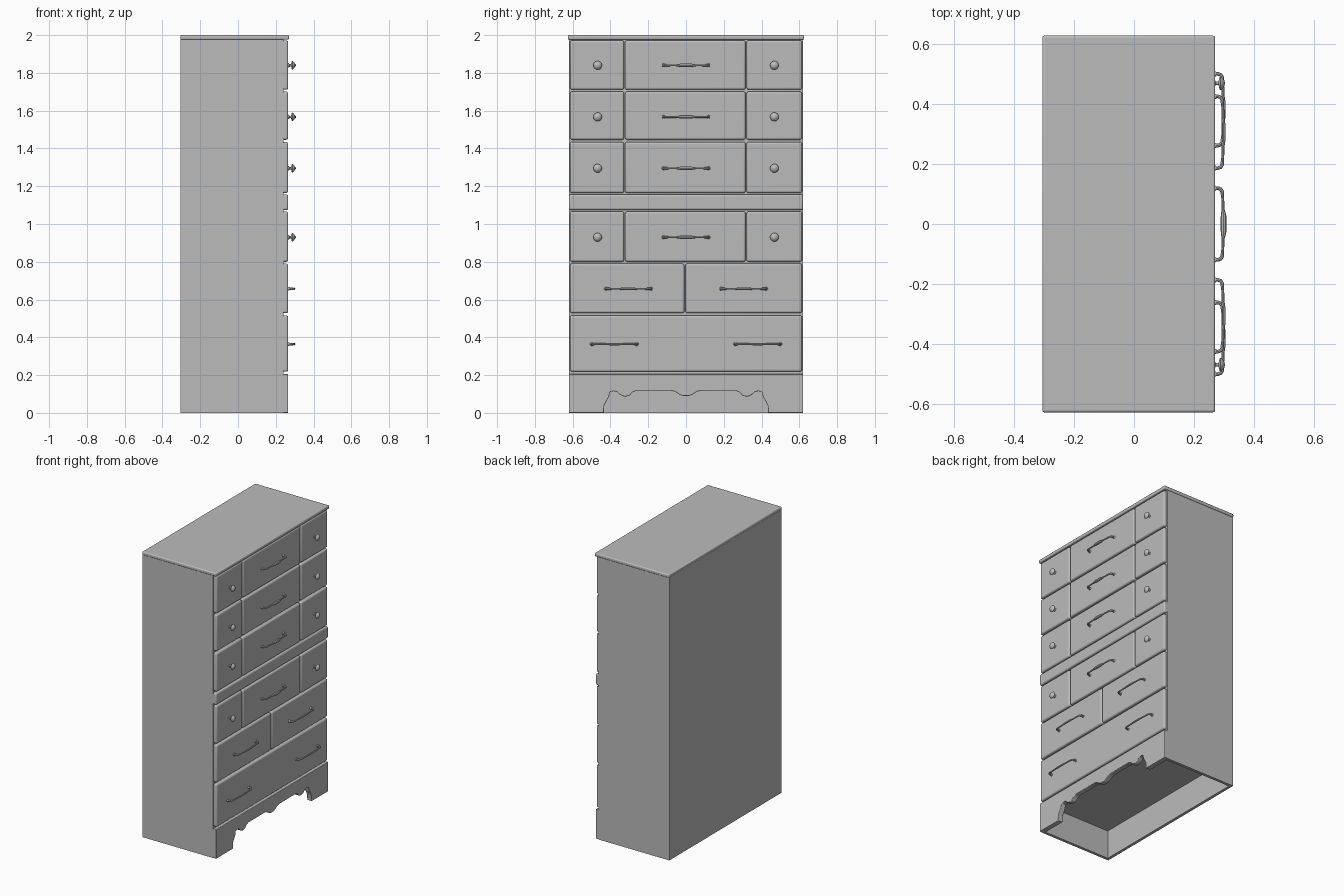
import bpy, bmesh, math
from mathutils import Matrix, Vector

cube = bpy.data.objects.get("Cube")
if cube:
    bpy.data.objects.remove(cube, do_unlink=True)

grey = bpy.data.materials.new("plain_grey")
grey.use_nodes = True
grey.diffuse_color = (0.5, 0.5, 0.5, 1)
grey.node_tree.nodes["Principled BSDF"].inputs["Base Color"].default_value = (0.5, 0.5, 0.5, 1)

BACK, CASE, FACE = -0.305, 0.242, 0.266   # depth positions along x
WIDE = 0.62                               # half width along y


def finish(obj, bevel=0, segments=3):
    """Give an object its material, rounded edges and shading."""
    obj.data.materials.append(grey)
    if bevel:
        mod = obj.modifiers.new("rounded_edges", 'BEVEL')
        mod.width, mod.segments, mod.limit_method = bevel, segments, 'ANGLE'
    bpy.ops.object.select_all(action='DESELECT')
    obj.select_set(True)
    bpy.context.view_layer.objects.active = obj
    bpy.ops.object.shade_smooth_by_angle(angle=math.radians(35))
    return obj


def from_bmesh(name, bm):
    bmesh.ops.recalc_face_normals(bm, faces=bm.faces)
    mesh = bpy.data.meshes.new(name)
    bm.to_mesh(mesh)
    bm.free()
    obj = bpy.data.objects.new(name, mesh)
    bpy.context.collection.objects.link(obj)
    return obj


def box(name, x, y, z, bevel=0, segments=3):
    bm = bmesh.new()
    size = [b - a for a, b in (x, y, z)]
    mid = [(a + b) / 2 for a, b in (x, y, z)]
    bmesh.ops.create_cube(bm, size=1, matrix=Matrix.Translation(mid) @ Matrix.Diagonal((*size, 1)))
    return finish(from_bmesh(name, bm), bevel, segments)


def prism(name, points, direction, bevel=0):
    bm = bmesh.new()
    face = bm.faces.new([bm.verts.new(p) for p in points])
    new = bmesh.ops.extrude_face_region(bm, geom=[face])["geom"]
    bmesh.ops.translate(bm, vec=direction, verts=[v for v in new if isinstance(v, bmesh.types.BMVert)])
    return finish(from_bmesh(name, bm), bevel)


def knob(name, y, z):
    """Turned knob pointing forward: profile of (distance, radius)."""
    profile = [(-0.004, 0.012), (0.003, 0.011), (0.006, 0.006), (0.015, 0.006),
               (0.018, 0.019), (0.022, 0.023), (0.027, 0.020), (0.034, 0.011), (0.037, 0)]
    bm = bmesh.new()
    verts = [bm.verts.new((FACE + d, y, z + r)) for d, r in profile]
    edges = [bm.edges.new(pair) for pair in zip(verts, verts[1:])]
    bmesh.ops.spin(bm, geom=verts + edges, cent=(FACE, y, z), axis=(1, 0, 0),
                   angle=math.tau, steps=20)
    bmesh.ops.remove_doubles(bm, verts=bm.verts, dist=0.0001)
    finish(from_bmesh(name, bm))


def pull(name, y, z, swell):
    """Bow handle swept along a bent path, thicker in the middle if swell is above 1."""
    half = [(0.119, -0.004, 1), (0.119, 0.014, 1), (0.116, 0.022, 1), (0.108, 0.027, 1),
            (0.085, 0.029, 0.8), (0.05, 0.03, 0.8), (0.025, 0.032, swell)]
    path = [(-a, d, r) for a, d, r in half] + [(0, 0.032, swell)] + half[::-1]
    curve = bpy.data.curves.new(name, 'CURVE')
    curve.dimensions = '3D'
    curve.bevel_depth, curve.bevel_resolution = 0.006, 2
    curve.use_fill_caps = True
    spline = curve.splines.new('POLY')
    spline.points.add(len(path) - 1)
    for point, (a, d, r) in zip(spline.points, path):
        point.co = (FACE + d, y + a, z, 1)
        point.radius = r
    obj = bpy.data.objects.new(name, curve)
    bpy.context.collection.objects.link(obj)
    bpy.ops.object.select_all(action='DESELECT')
    obj.select_set(True)
    bpy.context.view_layer.objects.active = obj
    bpy.ops.object.convert(target='MESH')
    finish(bpy.context.object)
    # round feet where the handle meets the drawer
    for side in (-1, 1):
        bm = bmesh.new()
        bmesh.ops.create_cone(bm, cap_ends=True, segments=12, radius1=0.01, radius2=0.008, depth=0.008,
                              matrix=Matrix.Translation((FACE + 0.002, y + side * 0.119, z))
                              @ Matrix.Rotation(math.pi / 2, 4, 'Y'))
        finish(from_bmesh(name + "_foot", bm))


# case, top board and hollow plinth
box("case", (BACK, CASE), (-WIDE, WIDE), (0.2, 1.98))
box("top_board", (BACK, 0.27), (-0.626, 0.626), (1.976, 2.0), 0.007)
inner = WIDE - 0.02
u_shape = [(CASE, -WIDE), (BACK, -WIDE), (BACK, WIDE), (CASE, WIDE),
           (CASE, inner), (BACK + 0.02, inner), (BACK + 0.02, -inner), (CASE, -inner)]
prism("plinth", [(x, y, 0) for x, y in u_shape], (0, 0, 0.2))

# scalloped apron
scallop = [(0.435, 0), (0.433, 0.04), (0.42, 0.065), (0.408, 0.085), (0.403, 0.11), (0.385, 0.115),
           (0.365, 0.112), (0.35, 0.096), (0.325, 0.086), (0.3, 0.09), (0.285, 0.108), (0.262, 0.118),
           (0.08, 0.118), (0.058, 0.113), (0.035, 0.098), (0.015, 0.09)]
outline = [(-WIDE, 0)] + [(-y, z) for y, z in scallop] + scallop[::-1]
outline += [(WIDE, 0), (WIDE, 0.206), (-WIDE, 0.206)]
prism("apron", [(CASE - 0.012, y, z) for y, z in outline], (FACE - CASE + 0.012, 0, 0), 0.004)

# dividing rail
box("middle_rail", (CASE - 0.01, FACE), (-WIDE, WIDE), (1.074, 1.156), 0.01)

# drawers: bottom, top, dividing lines
edge = 0.614
thirds = (-edge, -0.325, 0.318, edge)
rows = [(0.218, 0.516, (-edge, edge)), (0.528, 0.79, (-edge, -0.006, edge)),
        (0.8, 1.066, thirds), (1.164, 1.434, thirds), (1.446, 1.701, thirds), (1.711, 1.972, thirds)]
for number, (low, high, splits) in enumerate(rows, 1):
    for a, b in zip(splits, splits[1:]):
        left = a + (0.003 if a > -edge else 0)
        right = b - (0.003 if b < edge else 0)
        box(f"drawer_row_{number}", (CASE - 0.01, FACE), (left, right), (low, high), 0.011, 4)

# hardware
for z in (0.93, 1.295, 1.567, 1.84):
    pull("centre_pull", 0, z, 1.6)
    for side in (-1, 1):
        knob("knob", side * 0.468, z)
for side in (-1, 1):
    pull("half_drawer_pull", side * 0.305, 0.657, 1)
    pull("bottom_drawer_pull", side * 0.38, 0.364, 1)
